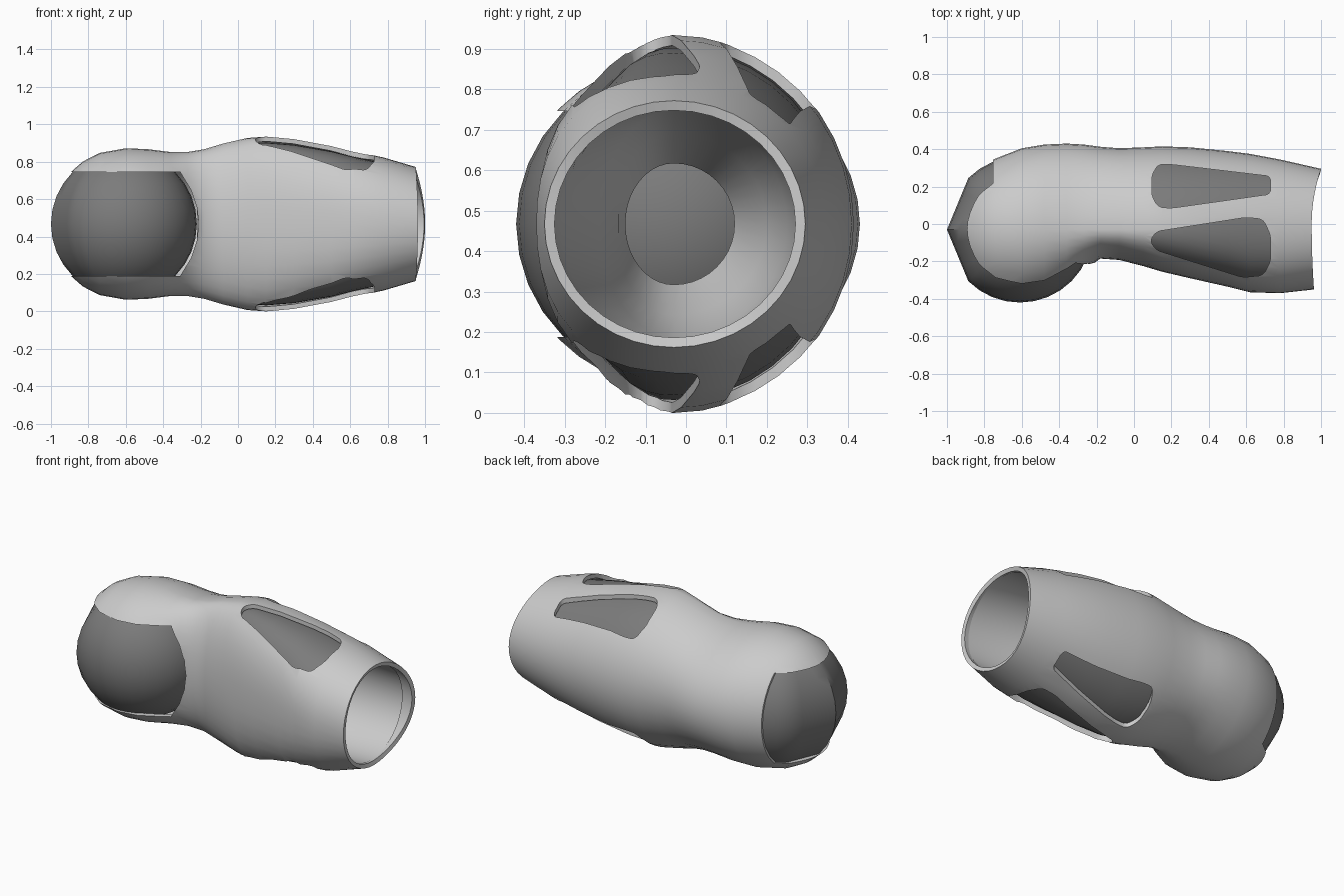
import bpy, bmesh, math

if "Cube" in bpy.data.objects:
    bpy.data.objects.remove(bpy.data.objects["Cube"])

ZC = 0.467          # height of the long axis
YC = -0.03          # widest point of each section
SEG = 40

dark = bpy.data.materials.new("dark_grey")
dark.diffuse_color = (0.2, 0.2, 0.2, 1)
dark.use_nodes = True
dark.node_tree.nodes["Principled BSDF"].inputs["Base Color"].default_value = dark.diffuse_color


def make_object(name, bm, mat=None):
    bmesh.ops.recalc_face_normals(bm, faces=bm.faces)
    me = bpy.data.meshes.new(name)
    bm.to_mesh(me)
    bm.free()
    ob = bpy.data.objects.new(name, me)
    bpy.context.collection.objects.link(ob)
    if mat:
        me.materials.append(mat)
    return ob


def activate(ob):
    bpy.ops.object.select_all(action='DESELECT')
    ob.select_set(True)
    bpy.context.view_layer.objects.active = ob


def ring(x, lo, hi, hz, flare=0.0, boxy=True):
    # the forearm part is squarer on its front half
    n = 2 + 0.45 * max(0, min(1, x / .15, (.95 - x) / .25)) if boxy else 2
    pts = []
    for i in range(SEG):
        a = 2 * math.pi * i / SEG
        c, s = math.cos(a), math.sin(a)
        if c < 0:
            k = (abs(c) ** n + abs(s) ** n) ** (-1 / n)
            c, s = c * k, s * k
        y = YC + c * ((hi - YC) if c > 0 else (YC - lo))
        f = flare * (0.58 * y * y if y > 0 else 0.1 * y * y)
        pts.append((x + f, y, ZC + hz * s))
    return pts


def loft(name, stations, flare=0.0, mat=None, boxy=True):
    bm = bmesh.new()
    rings = []
    for k, st in enumerate(stations):
        f = flare if k == len(stations) - 1 else 0
        rings.append([bm.verts.new(p) for p in ring(*st, f, boxy)])
    for a, b in zip(rings, rings[1:]):
        for i in range(SEG):
            j = (i + 1) % SEG
            bm.faces.new((a[i], a[j], b[j], b[i]))
    return make_object(name, bm, mat)


def prism(name, pts, z0, z1, round_r=0.0, along_y=False):
    """Extruded plan outline with optional rounded corners."""
    bm = bmesh.new()
    place = (lambda u, v, w: (u, w, v)) if along_y else (lambda u, v, w: (u, v, w))
    lo = [bm.verts.new(place(u, v, z0)) for u, v in pts]
    hi = [bm.verts.new(place(u, v, z1)) for u, v in pts]
    bm.faces.new(lo)
    bm.faces.new(hi)
    n = len(pts)
    for i in range(n):
        j = (i + 1) % n
        bm.faces.new((lo[i], lo[j], hi[j], hi[i]))
    if round_r:
        edges = [bm.edges.get((a, b)) for a, b in zip(lo, hi)]
        bmesh.ops.bevel(bm, geom=edges, offset=round_r, segments=5,
                        profile=0.5, affect='EDGES')
    ob = make_object(name, bm)
    ob.hide_render = True
    return ob


# Outer shell sections: x, front y, back y, half height
sections = [
    (-.96, -.216, .156, .186), (-.90, -.30, .24, .272), (-.83, -.364, .304, .334),
    (-.74, -.41, .35, .38), (-.60, -.43, .405, .405), (-.48, -.41, .425, .40),
    (-.36, -.335, .43, .385), (-.27, -.25, .425, .385), (-.18, -.185, .413, .40),
    (-.08, -.192, .405, .43), (.05, -.225, .41, .46), (.15, -.255, .415, .467),
    (.30, -.29, .41, .455), (.50, -.335, .39, .42), (.62, -.365, .375, .39),
    (.78, -.37, .345, .355), (.95, -.35, .295, .305)]
shell = loft("outer_shell", sections, flare=1.0)

# Cutters: joint opening and the four windows
cutters = [
    prism("front_slot_cutter",
          [(-1.2, ZC - .279), (-.31, ZC - .279), (-.25, ZC - .18), (-.22, ZC - .09),
           (-.21, ZC), (-.22, ZC + .09), (-.25, ZC + .18), (-.31, ZC + .279),
           (-1.2, ZC + .279)], -1, -.02, along_y=True),
    prism("end_slot_cutter", [(-1.2, -1), (-.76, -1), (-.75, 1), (-1.2, 1)],
          ZC - .278, ZC + .278)]
back_window = [(.13, .32), (.095, .26), (.095, .15), (.13, .09), (.20, .085),
               (.73, .16), (.73, .255), (.20, .318)]
front_window = [(.12, -.04), (.085, -.09), (.12, -.14), (.58, -.285), (.69, -.275),
                (.73, -.2), (.73, -.06), (.69, .025), (.6, .035)]
for side, z0, z1 in (("upper", ZC + .1, 1.2), ("lower", -.3, ZC - .1)):
    cutters.append(prism(side + "_back_window_cutter", back_window, z0, z1, .025))
    cutters.append(prism(side + "_front_window_cutter", front_window, z0, z1, .025))

solid = shell.modifiers.new("thickness", 'SOLIDIFY')
solid.thickness = 0.025
solid.offset = -1
for c in cutters:
    m = shell.modifiers.new(c.name, 'BOOLEAN')
    m.operation = 'DIFFERENCE'
    m.solver = 'EXACT'
    m.object = c
activate(shell)
bpy.ops.object.convert(target='MESH')
for c in cutters:
    bpy.data.objects.remove(c)

# Dark liner seen through the windows
inset = 0.032
liner = loft("window_liner",
             [(x, lo + inset, hi - inset, hz - inset)
              for x, lo, hi, hz in sections if 0 < x < .8], mat=dark)

# Inner sleeve narrowing toward the joint
sleeve = loft("inner_sleeve", [
    (.93, -.328, .272, .282), (.60, -.31, .275, .295), (.20, -.215, .25, .28),
    (0, -.178, .20, .225), (-.22, -.15, .12, .15)], boxy=False)

# Joint ball, faceted toward the free end
bm = bmesh.new()
bmesh.ops.create_uvsphere(bm, u_segments=32, v_segments=16, radius=.39)
for v in bm.verts:
    a = math.atan2(abs(v.co.y), -v.co.x)
    if a < math.pi / 4 and v.co.x < -1e-4:
        k = math.cos(math.pi / 8) / math.cos(a - math.pi / 8)
        v.co.x *= k
        v.co.y *= k
bmesh.ops.translate(bm, verts=bm.verts, vec=(-.61, YC, ZC))
ball = make_object("joint_ball", bm, dark)

for ob in (shell, liner, sleeve, ball):
    activate(ob)
    bpy.ops.object.shade_smooth_by_angle(angle=math.radians(40))
